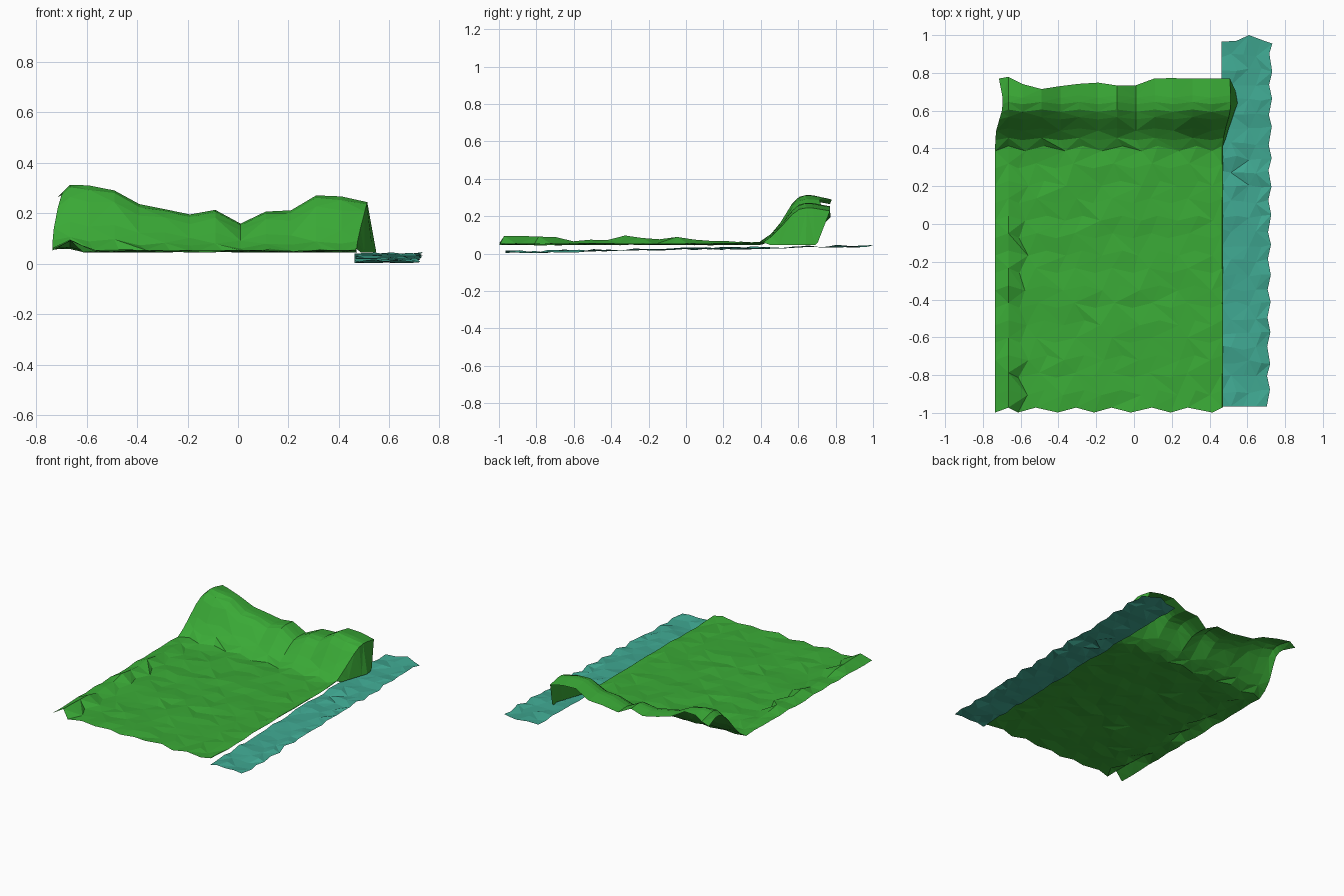
import bpy, bmesh, random

if "Cube" in bpy.data.objects:
    bpy.data.objects.remove(bpy.data.objects["Cube"])
random.seed(4)


def lerp(points, x):
    """Piecewise linear profile lookup."""
    if x <= points[0][0]:
        return points[0][1]
    for (a, va), (b, vb) in zip(points, points[1:]):
        if x <= b:
            return va + (vb - va) * (x - a) / (b - a)
    return points[-1][1]


def sheet(name, rows, color):
    """Open low-poly surface from rows of points, diagonals alternating by row."""
    bm = bmesh.new()
    grid = [[bm.verts.new(p) for p in row] for row in rows]
    for j in range(len(grid) - 1):
        for i in range(len(grid[0]) - 1):
            a, b = grid[j][i], grid[j][i + 1]
            d, c = grid[j + 1][i], grid[j + 1][i + 1]
            tris = ((a, b, c), (a, c, d)) if (i + j) % 2 else ((a, b, d), (b, c, d))
            for t in tris:
                bm.faces.new(t)
    me = bpy.data.meshes.new(name)
    bm.to_mesh(me)
    bm.free()
    ob = bpy.data.objects.new(name, me)
    bpy.context.collection.objects.link(ob)
    mat = bpy.data.materials.new(name + "_color")
    mat.diffuse_color = color
    mat.use_nodes = True
    mat.node_tree.nodes["Principled BSDF"].inputs["Base Color"].default_value = mat.diffuse_color
    me.materials.append(mat)
    return ob


# Profiles: bank crest height along x, bank rise along y, back rim, left edge bumps
crest = [(-.73, .315), (-.55, .312), (-.5, .297), (-.4, .24), (-.33, .225), (-.18, .195),
         (-.11, .225), (.02, .155), (.14, .225), (.23, .21), (.34, .295), (.42, .265), (.51, .245)]
rise = [(.40, 0), (.45, .15), (.50, .40), (.56, .78), (.60, .95), (.64, 1), (.71, .98), (.78, .90)]
rim = [(-.72, .77), (-.66, .78), (-.6, .75), (-.55, .705), (-.39, .73), (-.34, .76), (-.27, .735),
       (-.18, .75), (-.11, .72), (-.05, .76), (.02, .73), (.14, .785), (.22, .77), (.51, .77)]
bumps = [(-1, .01), (-.95, .065), (-.85, .022), (-.77, .035), (-.6, .012), (-.42, .012), (-.3, .05),
         (-.2, .015), (-.04, .03), (.1, .005), (.22, .01), (.38, 0)]
wall_foot = [(.40, .47), (.50, .50), (.64, .548), (.72, .535)]

# Grass ground with the raised bank at the back
ys = [-.985 + 1.385 * k / 15 for k in range(16)] + [.45, .50, .56, .60, .64, .69, .77]
last = len(ys) - 1
xs = [-.735, -.665] + [-.59 + .1 * k for k in range(11)] + [.467]
rows = []
for j, y0 in enumerate(ys):
    row = []
    t0 = lerp(rise, y0)
    for i, x0 in enumerate(xs):
        edge = i < 2 or i == len(xs) - 1
        zig = (.013 if y0 < .42 else .006) * (1 if i % 2 else -1)
        y = y0 + zig
        if j == last:
            y = lerp(rim, x0)
        elif j == last - 1:
            y = .675 + zig
        x = x0
        if not edge and y0 < .45:
            x += random.uniform(-.01, .01) + (.022 if j % 2 else -.022) * (i < 12)
        t = lerp(rise, y)
        # ends of the bank lean with height
        if i == 0:
            x += .04 * t ** 2 if j < last else .02
        elif i == len(xs) - 1:
            x += .045 * t0
        base = .049 + random.uniform(-.005, .007) + (.008 if x0 < -.6 else 0)
        if i == 1:
            base += lerp(bumps, y)
        top = lerp(crest, x) - (.03 if i == 0 else 0)
        row.append((x, y, base + (top - base) * t))
    # wall closing the right end of the bank
    ex, ey, ez = row[-1]
    if y0 > .40:
        fy = min(y0, .705 if j == last else .69)
        row.append((lerp(wall_foot, fy), fy, .046 if j < last else .06))
    else:
        row.append((ex + .003, ey, ez - .002))
    rows.append(row)
sheet("grass_bank", rows, (.042, .40, .037, 1))

# Water strip along the right side, rising gently to the back
water = []
for j in range(26):
    row = []
    y0 = -.965 + 1.935 * j / 25
    for i in range(5):
        x, y = .462 + .066 * i, y0
        if i == 4:
            x = .718 + .007 * y0 + (.008 if j % 2 else -.008)
        elif i:
            x += .015 if j % 2 else -.015
        if j == 25:
            y = (.965, .97, 1.0, .975, .955)[i]
        elif 0 < j:
            y += random.uniform(-.012, .012)
        z = .025 + .017 * y + random.uniform(-.009, .008)
        row.append((x, y, max(z, .002)))
    water.append(row)
sheet("water_strip", water, (.05, .39, .285, 1))
